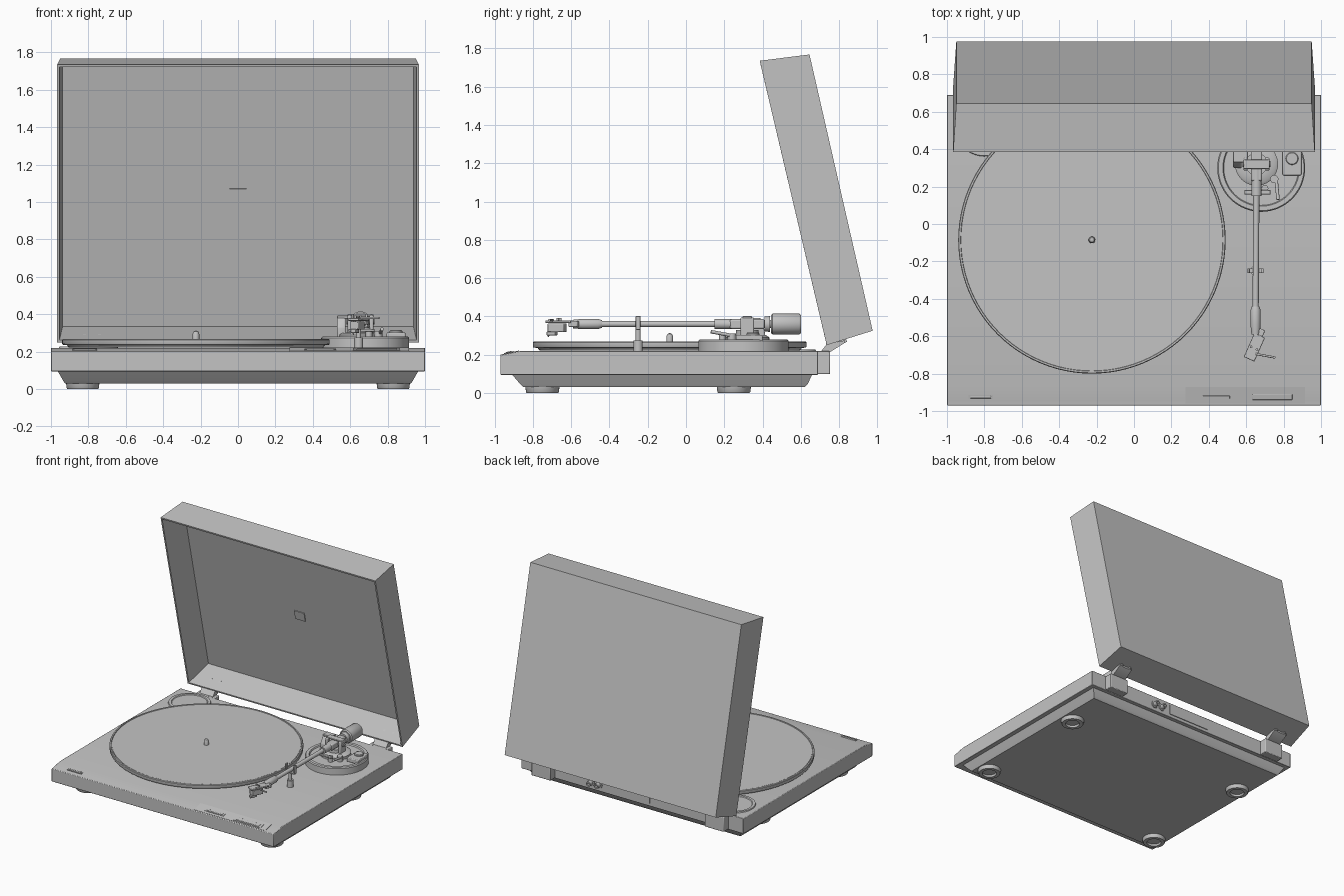
import bpy, bmesh, math
from mathutils import Vector, Matrix

GREY = bpy.data.materials.new("plain_grey")
GREY.diffuse_color = (0.55, 0.55, 0.55, 1)


def finish(name, bm, bevel=0.0):
    bmesh.ops.recalc_face_normals(bm, faces=bm.faces)
    me = bpy.data.meshes.new(name)
    bm.to_mesh(me)
    bm.free()
    me.materials.append(GREY)
    for p in me.polygons:
        p.use_smooth = True
    me.set_sharp_from_angle(angle=math.radians(35))
    ob = bpy.data.objects.new(name, me)
    bpy.context.collection.objects.link(ob)
    if bevel:
        m = ob.modifiers.new("bevel", "BEVEL")
        m.width, m.segments = bevel, 2
    return ob


def box(name, c, s, bevel=0.0, rot=(0, 0, 0)):
    bm = bmesh.new()
    bmesh.ops.create_cube(bm, size=1)
    bmesh.ops.scale(bm, vec=s, verts=bm.verts)
    ob = finish(name, bm, bevel)
    ob.location, ob.rotation_euler = c, rot
    return ob


def lathe(name, c, profile, seg=48, axis=(0, 0, 1)):
    """Spin (radius, height) pairs about an axis through c."""
    bm = bmesh.new()
    vs = [bm.verts.new((r, 0, z)) for r, z in profile]
    es = [bm.edges.new(e) for e in zip(vs, vs[1:])]
    bmesh.ops.spin(bm, geom=vs + es, cent=(0, 0, 0), axis=(0, 0, 1),
                   angle=2 * math.pi, steps=seg)
    bmesh.ops.remove_doubles(bm, verts=bm.verts, dist=1e-5)
    q = Vector((0, 0, 1)).rotation_difference(Vector(axis))
    bmesh.ops.transform(bm, matrix=Matrix.Translation(c) @ q.to_matrix().to_4x4(), verts=bm.verts)
    return finish(name, bm)


def rod(name, a, b, r, seg=24):
    a, b = Vector(a), Vector(b)
    h = (b - a).length
    return lathe(name, a, [(0, 0), (r, 0), (r, h), (0, h)], seg, b - a)


def extrude_x(name, prof, x0, x1, bevel=0.0):
    """Extrude a (y, z) profile along x."""
    bm = bmesh.new()
    f = bm.faces.new([bm.verts.new((x0, y, z)) for y, z in prof])
    g = bmesh.ops.extrude_face_region(bm, geom=[f])["geom"]
    bmesh.ops.translate(bm, vec=(x1 - x0, 0, 0),
                        verts=[v for v in g if isinstance(v, bmesh.types.BMVert)])
    return finish(name, bm, bevel)


# plinth with a sloped front lip
extrude_x("plinth", [(-0.97, 0.095), (-0.97, 0.2), (-0.945, 0.203), (-0.865, 0.22),
                     (0.69, 0.22), (0.69, 0.095)], -1, 1, 0.004)

# tapered lower base
bm = bmesh.new()
rings = [[bm.verts.new((x, y, z)) for x, y in ((-w, f), (w, f), (w, b), (-w, b))]
         for w, f, b, z in ((0.925, -0.85, 0.62, 0.03), (0.935, -0.865, 0.635, 0.045),
                            (0.965, -0.91, 0.66, 0.098))]
bm.faces.new(rings[0])
bm.faces.new(rings[2])
for lo, hi in zip(rings, rings[1:]):
    for i in range(4):
        j = (i + 1) % 4
        bm.faces.new((lo[i], lo[j], hi[j], hi[i]))
finish("lower_base", bm)

# feet with a hollow underside
for x in (-0.83, 0.83):
    for y in (-0.75, 0.25):
        lathe("foot", (x, y, 0), [(0, 0.015), (0.05, 0.015), (0.055, 0), (0.082, 0),
                                  (0.086, 0.005), (0.09, 0.04), (0, 0.04)], 32)

# platter, mat and spindle
PC = (-0.225, -0.085, 0)
lathe("platter", PC, [(0, 0.222), (0.68, 0.222), (0.69, 0.235), (0.712, 0.237), (0.715, 0.242),
                      (0.715, 0.263), (0.711, 0.268), (0.702, 0.268), (0.7, 0.262), (0, 0.262)], 96)
lathe("mat", PC, [(0, 0.26), (0.697, 0.26), (0.697, 0.266), (0, 0.266)], 96)
lathe("spindle", PC, [(0.018, 0.26), (0.018, 0.295), (0.012, 0.308), (0, 0.313)], 20)

# adapter recess in the back left corner
lathe("adapter_ring", (-0.8, 0.52, 0), [(0, 0.222), (0.13, 0.222), (0.135, 0.228), (0.155, 0.228),
                                       (0.16, 0.215)], 40)

# front controls following the slope
SL = math.atan2(0.017, 0.08)
box("control_panel", (0.595, -0.915, 0.2105), (0.64, 0.09, 0.004), rot=(SL, 0, 0))
for n, x, w, d in (("speed_button", 0.44, 0.17, 0.028), ("start_button", 0.74, 0.25, 0.05),
                   ("power_switch", -0.82, 0.13, 0.022)):
    box(n + "_frame", (x, -0.925, 0.2085), (w, d, 0.01), rot=(SL, 0, 0))
    box(n, (x, -0.925, 0.2115), (w * 0.85, d * 0.6, 0.01), 0.002, rot=(SL, 0, 0))

# tonearm base
BC = (0.68, 0.3, 0)
lathe("arm_base", BC, [(0.235, 0.218), (0.235, 0.272), (0.229, 0.28), (0.205, 0.28),
                       (0.2, 0.27), (0, 0.27)], 64)
box("anti_skate_box", (0.845, 0.33, 0.285), (0.1, 0.14, 0.035), 0.006)
lathe("anti_skate_dial", (0.845, 0.35, 0), [(0, 0.315), (0.03, 0.315), (0.034, 0.31), (0.034, 0.29)], 24)
lathe("arm_turret", (0.655, 0.32, 0), [(0.115, 0.265), (0.115, 0.29), (0.1, 0.3), (0.06, 0.302),
                                      (0.06, 0.33), (0, 0.33)], 40)
for s in (-1, 1):
    box("gimbal_post", (0.655 + s * 0.058, 0.32, 0.345), (0.022, 0.07, 0.1), 0.006)
    rod("gimbal_screw", (0.655 + s * 0.03, 0.32, 0.362), (0.655 + s * 0.076, 0.32, 0.362), 0.016)
box("gimbal_bridge", (0.655, 0.32, 0.395), (0.138, 0.05, 0.012), 0.004)
box("arm_pivot", (0.655, 0.32, 0.36), (0.06, 0.18, 0.05), 0.008)
extrude_x("side_bracket", [(0.3, 0.27), (0.3, 0.33), (0.33, 0.38), (0.4, 0.38), (0.42, 0.27)], 0.53, 0.575, 0.006)
box("bracket_arm", (0.57, 0.36, 0.385), (0.08, 0.06, 0.015), 0.004)

# cueing lift and lever
box("cue_lift", (0.66, 0.17, 0.315), (0.14, 0.025, 0.014), 0.004)
rod("cue_post", (0.7, 0.19, 0.26), (0.7, 0.19, 0.315), 0.018)
rod("cue_lever", (0.76, 0.24, 0.3), (0.77, 0.13, 0.32), 0.009)
rod("cue_hub", (0.75, 0.24, 0.27), (0.75, 0.24, 0.31), 0.022)

# arm tube, counterweight and collar
AX, AZ = 0.655, 0.36
rod("arm_tube", (AX, 0.3, AZ), (AX - 0.005, -0.5, AZ), 0.0165)
rod("arm_sleeve", (AX, 0.3, AZ), (AX, 0.15, AZ), 0.027)
rod("rear_shaft", (AX, 0.36, AZ), (AX, 0.46, AZ), 0.022)
lathe("weight_dial", (AX, 0.41, AZ), [(0, 0), (0.038, 0), (0.042, 0.03), (0, 0.03)], 32, (0, 1, 0))
lathe("counterweight", (AX, 0.445, AZ), [(0, 0), (0.048, 0), (0.055, 0.008), (0.055, 0.145),
                                         (0.048, 0.155), (0, 0.155)], 40, (0, 1, 0))
lathe("head_collar", (AX - 0.005, -0.44, AZ), [(0, 0), (0.02, 0), (0.027, 0.02), (0.027, 0.1),
                                              (0.022, 0.15), (0, 0.15)], 28, (0, -1, 0))

# headshell, cartridge and finger lift, turned inward
head = [box("headshell", (0, -0.07, 0.012), (0.062, 0.14, 0.014), 0.004),
        box("headshell_neck", (0, 0.01, 0), (0.034, 0.05, 0.03), 0.005),
        box("cartridge", (0, -0.085, -0.02), (0.05, 0.09, 0.045), 0.004),
        box("stylus_holder", (0, -0.115, -0.05), (0.03, 0.05, 0.02), 0.003),
        rod("stylus", (0, -0.13, -0.05), (0, -0.137, -0.066), 0.004, 8),
        rod("finger_lift", (0.02, -0.1, 0.02), (0.125, -0.075, 0.02), 0.006, 12)]
for sx in (-0.017, 0.017):
    head.append(rod("cartridge_screw", (sx, -0.075, 0.01), (sx, -0.075, 0.032), 0.007, 12))
turn = Matrix.Translation((0.672, -0.595, AZ)) @ Matrix.Rotation(math.radians(-24), 4, "Z")
for ob in head:
    ob.matrix_world = turn @ Matrix.Translation(ob.location)

# arm rest
rod("rest_post", (0.645, -0.25, 0.215), (0.645, -0.25, 0.275), 0.024)
rod("rest_stem", (0.645, -0.25, 0.27), (0.645, -0.25, 0.34), 0.013)
box("rest_cradle", (0.65, -0.25, 0.336), (0.085, 0.025, 0.012), 0.003)
for s in (-1, 1):
    box("rest_prong", (0.65 + s * 0.037, -0.25, 0.368), (0.012, 0.025, 0.068), 0.003)

# dust cover: open shell leaning back
def loop(bm, w, top, bot):
    return [bm.verts.new(p) for p in ((-w, *bot), (w, *bot), (w, *top), (-w, *top))]


bm = bmesh.new()
T = 0.012
loops = [loop(bm, 0.95, (0.645, 1.768), (0.975, 0.325)),
         loop(bm, 0.967, (0.385, 1.735), (0.735, 0.25)),
         loop(bm, 0.967 - T, (0.388, 1.722), (0.732, 0.262)),
         loop(bm, 0.95 - T, (0.635, 1.755), (0.96, 0.334))]
for a, b in zip(loops, loops[1:]):
    for i in range(4):
        j = (i + 1) % 4
        bm.faces.new((a[i], a[j], b[j], b[i]))
bm.faces.new(loops[0])
bm.faces.new(loops[3])
finish("dust_cover", bm)
LEAN = math.atan2(0.33, 1.443)
box("cover_badge", (0, 0.7955, 1.035), (0.09, 0.006, 0.075), rot=(LEAN, 0, 0))

# hinges
for x in (-0.78, 0.78):
    box("hinge_block", (x, 0.715, 0.158), (0.17, 0.075, 0.12), 0.005)
    extrude_x("hinge_arm", [(0.7, 0.21), (0.735, 0.255), (0.83, 0.275), (0.83, 0.262), (0.755, 0.215)],
              x - 0.06, x + 0.06)
    for s in (-1, 1):
        box("hinge_rib", (x + s * 0.04, 0.79, 0.262), (0.015, 0.1, 0.03), rot=(math.radians(22), 0, 0))

# rear panel and sockets
box("rear_plate", (0.03, 0.692, 0.16), (0.38, 0.008, 0.08))
for x in (0.3, 0.37):
    lathe("audio_socket", (x, 0.685, 0.15), [(0.03, 0), (0.03, 0.012), (0.02, 0.014), (0.02, 0.045),
                                            (0.01, 0.045), (0.01, 0.02), (0, 0.02)], 20, (0, 1, 0))
